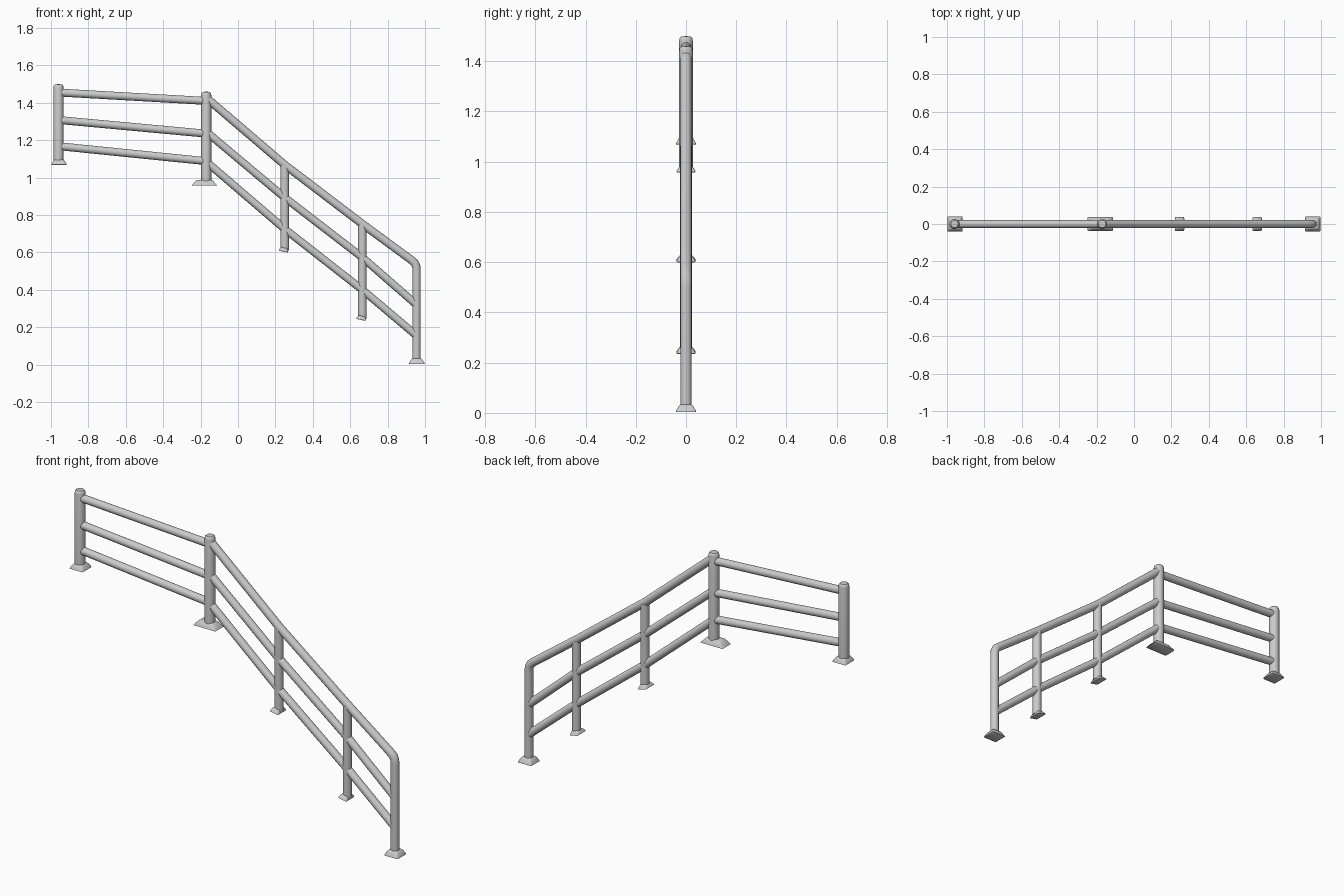
import bpy, bmesh, math
from mathutils import Matrix, Vector

if "Cube" in bpy.data.objects:
    bpy.data.objects.remove(bpy.data.objects["Cube"])


def finish(name, bm, angle=40):
    bmesh.ops.recalc_face_normals(bm, faces=bm.faces)
    me = bpy.data.meshes.new(name)
    bm.to_mesh(me)
    bm.free()
    ob = bpy.data.objects.new(name, me)
    bpy.context.collection.objects.link(ob)
    bpy.context.view_layer.objects.active = ob
    ob.select_set(True)
    bpy.ops.object.shade_smooth_by_angle(angle=math.radians(angle))
    ob.select_set(False)
    return ob


def tube(name, points, radius, n=20):
    """Mitred round pipe through (x, z) points in the y = 0 plane."""
    pts = [Vector((x, 0, z)) for x, z in points]
    bm = bmesh.new()
    rings = []
    for i, p in enumerate(pts):
        a = (p - pts[max(i - 1, 0)]).normalized()
        b = (pts[min(i + 1, len(pts) - 1)] - p).normalized()
        t = (a + b).normalized()
        seg = b if b.length else a
        side = Vector((-t.z, 0, t.x)) / max(t.dot(seg), 0.5)
        rings.append([bm.verts.new(p + radius * (side * math.cos(k * math.tau / n)
                      + Vector((0, math.sin(k * math.tau / n), 0)))) for k in range(n)])
    for r, s in zip(rings, rings[1:]):
        for k in range(n):
            bm.faces.new((r[k], r[(k + 1) % n], s[(k + 1) % n], s[k]))
    bm.faces.new(rings[0])
    bm.faces.new(rings[-1])
    return finish(name, bm)


def domed_post(name, x, z0, z1, r, n=24):
    """Lathed post with a rounded top edge."""
    prof = [(0, z0), (r, z0), (r, z1 - 0.018), (r * 0.93, z1 - 0.008),
            (r * 0.72, z1 - 0.002), (0, z1)]
    bm = bmesh.new()
    vs = [bm.verts.new((px, 0, pz)) for px, pz in prof]
    es = [bm.edges.new(e) for e in zip(vs, vs[1:])]
    bmesh.ops.spin(bm, geom=vs + es, axis=(0, 0, 1), cent=(0, 0, 0),
                   angle=math.tau, steps=n)
    bmesh.ops.remove_doubles(bm, verts=bm.verts, dist=1e-5)
    bmesh.ops.translate(bm, verts=bm.verts, vec=(x, 0, 0))
    return finish(name, bm)


def foot(name, x, z, sx, sy, h, tilt=0.0, taper=0.62):
    """Flared foot plate: square flange tapering up into the post."""
    bm = bmesh.new()
    bmesh.ops.create_cube(bm, size=1)
    bmesh.ops.scale(bm, verts=bm.verts, vec=(sx, sy, h))
    for v in bm.verts:
        if v.co.z > 0:
            v.co.x *= taper
            v.co.y *= taper
    bmesh.ops.bevel(bm, geom=bm.edges[:], offset=0.006, segments=2,
                    profile=0.5, affect='EDGES')
    bmesh.ops.transform(bm, verts=bm.verts,
                        matrix=Matrix.Translation((x, 0, z + h / 2)) @ Matrix.Rotation(tilt, 4, 'Y'))
    return finish(name, bm)


# Landing posts with domed tops
domed_post("landing_end_post", -0.96, 1.075, 1.50, 0.027)
domed_post("landing_corner_post", -0.17, 0.965, 1.46, 0.027)

# Level rails along the landing
for label, za, zb in (("top", 1.455, 1.41), ("middle", 1.308, 1.235), ("lower", 1.168, 1.088)):
    tube("landing_%s_rail" % label, [(-0.96, za), (-0.17, zb)], 0.021)

# Handrail down the stairs, bending over into the bottom post
tube("stair_handrail_and_end_post",
     [(-0.17, 1.427), (0.25, 1.068), (0.665, 0.752), (0.922, 0.563),
      (0.944, 0.545), (0.953, 0.525), (0.955, 0.50), (0.955, 0.02)], 0.022)

# Lower stair rails
tube("stair_middle_rail", [(-0.17, 1.245), (0.25, 0.893), (0.665, 0.573), (0.955, 0.32)], 0.021)
tube("stair_lower_rail", [(-0.17, 1.085), (0.25, 0.725), (0.665, 0.40), (0.955, 0.155)], 0.021)

# Intermediate stair posts
for label, x, z0, z1 in (("upper", 0.25, 0.61, 1.065), ("lower", 0.665, 0.245, 0.75)):
    tube("stair_%s_post" % label, [(x, z0), (x, z1)], 0.023)
    foot("stair_%s_foot" % label, x - 0.005, z0 - 0.006, 0.056, 0.08, 0.022, math.radians(12))

# Foot plates under the main posts
foot("landing_end_foot", -0.957, 1.068, 0.086, 0.086, 0.028)
foot("landing_corner_foot", -0.18, 0.957, 0.14, 0.08, 0.03, 0, 0.6)
foot("stair_end_foot", 0.956, 0.003, 0.088, 0.084, 0.03)
